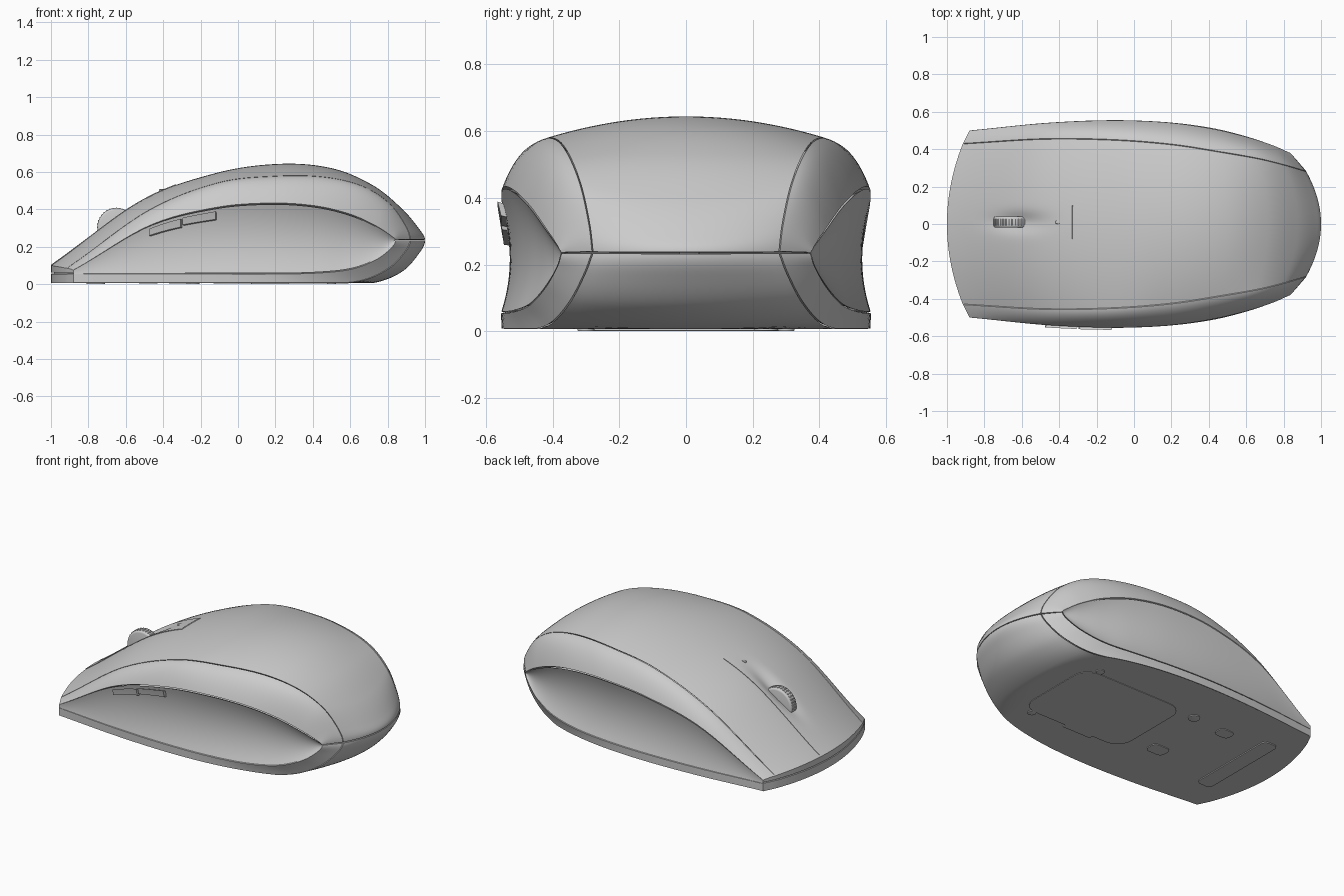
import bpy, bmesh, math
from mathutils import Vector, Matrix

cube = bpy.data.objects.get("Cube")
if cube:
    bpy.data.objects.remove(cube, do_unlink=True)

grey = bpy.data.materials.new("plain grey")
grey.use_nodes = True
grey.diffuse_color = (0.6, 0.6, 0.6, 1)
grey.node_tree.nodes["Principled BSDF"].inputs["Base Color"].default_value = (0.6, 0.6, 0.6, 1)

CENTRE = Vector((0, 0, 0.2))
FLOOR = 0.006


def finish(name, bm, angle=35):
    mesh = bpy.data.meshes.new(name)
    bm.to_mesh(mesh)
    bm.free()
    mesh.materials.append(grey)
    ob = bpy.data.objects.new(name, mesh)
    bpy.context.collection.objects.link(ob)
    bpy.ops.object.select_all(action="DESELECT")
    ob.select_set(True)
    bpy.context.view_layer.objects.active = ob
    bpy.ops.object.shade_smooth_by_angle(angle=math.radians(angle))
    return ob


def curve(values, t):
    # Smooth interpolation through evenly spaced values
    n = len(values) - 1
    i = min(int(t * n), n - 1)
    f = t * n - i
    b, c = values[i], values[i + 1]
    a = values[i - 1] if i else 2 * b - c
    d = values[i + 2] if i + 2 <= n else 2 * c - b
    return b + 0.5 * f * (c - a + f * (2*a - 5*b + 4*c - d + f * (3*(b - c) + d - a)))


def rail(start, end, ys, zs):
    # Lengthwise guide line, sampled more densely towards the rounded tail
    def at(t):
        x = start + (end - start) * (1 - (1 - t) ** 2)
        return Vector((x, curve(ys, t), max(curve(zs, t), FLOOR)))
    return at


crown = rail(-1, 1, [0] * 9, [.10, .44, .592, .643, .62, .53, .405, .295, .235])
seam = rail(-.915, .92, [.43, .455, .45, .425, .385, .35, .315, .29, .28],
            [.085, .39, .54, .577, .572, .525, .435, .32, .235])
brow = rail(-.88, .84, [.5, .54, .555, .545, .512, .468, .425, .39, .375],
            [.075, .31, .405, .43, .415, .37, .31, .26, .235])
sill = rail(-.88, .84, [.5, .54, .555, .545, .515, .47, .425, .39, .375],
            [.055, .055, .055, .055, .06, .08, .13, .19, .235])
foot = rail(-.88, .92, [.5, .54, .553, .535, .485, .41, .35, .305, .28],
            [0, 0, 0, 0, 0, .02, .085, .17, .235])
keel = rail(-1, 1, [0] * 9, [0, 0, 0, 0, 0, .005, .065, .165, .235])


def arch(mid, side, t, s):
    # Cross-section bowed evenly about the centre line
    a, b = mid(t), side(t)
    p = a.lerp(b, s * s)
    p.y = b.y * s
    return p


def top_at(t, s):
    p = arch(crown, seam, t, s)
    # Finger scoop around the wheel
    p.z -= 0.03 * math.exp(-((p.x + .62) / .13) ** 2 - ((p.y - .01) / .05) ** 2)
    return p


def bottom_at(t, s):
    return arch(keel, foot, t, s)


def bezier(a, c, b, s):
    return a * (1 - s) ** 2 + c * 2 * s * (1 - s) + b * s * s


def strip_at(t, s):
    a, b = seam(t), brow(t)
    slope = 2 * (a.z - crown(t).z) / a.y
    c = a.lerp(b, 0.6)
    c.z = a.z + slope * (c.y - a.y)
    return bezier(a, c, b, s)


def panel_at(t, s):
    a, b = brow(t), sill(t)
    c = (a + b) / 2 - Vector((0, 0.08 * math.sin(math.pi * t), 0))
    return bezier(a, c, b, s)


def skirt_at(t, s):
    return sill(t).lerp(foot(t), s)


def patch(name, f, us, vs, nu, nv, rim=0.97, scale=1):
    # Surface patch with its border turned inwards, leaving a fine seam
    bm = bmesh.new()
    rows = []
    for i in range(nu + 1):
        u = us[0] + (us[1] - us[0]) * i / nu
        row = [f(u, vs[0] + (vs[1] - vs[0]) * j / nv) for j in range(nv + 1)]
        rows.append([bm.verts.new(CENTRE + (p - CENTRE) * scale) for p in row])
    for r, q in zip(rows, rows[1:]):
        for j in range(nv):
            bm.faces.new((r[j], r[j + 1], q[j + 1], q[j]))
    border = [e for e in bm.edges if e.is_boundary]
    if rim:
        new = bmesh.ops.extrude_edge_only(bm, edges=border)["geom"]
        for v in new:
            if isinstance(v, bmesh.types.BMVert):
                v.co = CENTRE + (v.co - CENTRE) * rim
    bmesh.ops.recalc_face_normals(bm, faces=bm.faces)
    if sum(g.normal.dot(g.calc_center_median() - CENTRE) * g.calc_area() for g in bm.faces) < 0:
        bmesh.ops.reverse_faces(bm, faces=bm.faces)
    return finish(name, bm)


def flipped(f, sign):
    def g(t, s):
        p = f(t, s)
        p.y *= sign
        return p
    return g


# Shells, with a slightly smaller core closing the seams
END = 0.995
for name, rim, scale in (("", 0.965, 1), ("core_", 0, 0.977)):
    patch(name + "top_shell", top_at, (0, END), (-.994, .994), 90, 90, rim, scale)
    patch(name + "underside", bottom_at, (0, END), (-.994, .994), 60, 24, rim, scale)
    for label, sign in (("left", 1), ("right", -1)):
        for part, f, gap, nv in (("strip", strip_at, .015, 12), ("grip", panel_at, .01, 16),
                                 ("skirt", skirt_at, .03, 4)):
            patch(name + label + "_" + part, flipped(f, sign), (0, END), (gap, 1 - gap),
                  60, nv, rim, scale)


# Nose: upper lip and base plate wrapping round the front
def lip(q):
    s = abs(q)
    p = top_at(0, s / .8) if s < .8 else strip_at(0, (s - .8) / .2)
    p.y = math.copysign(p.y, q)
    return p


def upper_nose(q, w):
    p = lip(q)
    p.z += (0.061 - p.z) * w
    return p


def lower_nose(q, w):
    p = lip(q)
    p.z = 0.055 + (FLOOR - 0.055) * w
    return p


patch("upper_nose", upper_nose, (-1, 1), (0, 1), 50, 2)
patch("lower_nose", lower_nose, (-1, 1), (0, 1), 50, 2)
patch("core_nose", lower_nose, (-1, 1), (-.3, 1), 50, 2, 0, .985)


# Raised strip that carries the wheel
def plate_at(t, y):
    p = top_at(t, y / seam(t).y)
    p.z += 0.004
    return p


patch("wheel_plate", plate_at, (0, 0.184), (-.08, .1), 48, 36, 0.98)


# Two thumb buttons under the right brow
def button_at(t, s):
    p = panel_at(t, s)
    return Vector((p.x, -p.y - 0.016, p.z))


patch("front_thumb_button", button_at, (.125, .183), (.06, .2), 8, 4, 0.94)
patch("rear_thumb_button", button_at, (.187, .253), (.05, .17), 8, 4, 0.94)


def disc(name, centre, radius, depth, sides=32, axis="Z", stretch=1, bevel=0.002):
    bm = bmesh.new()
    bmesh.ops.create_cone(bm, cap_ends=True, segments=sides, radius1=radius,
                          radius2=radius, depth=depth)
    rims = [e for e in bm.edges if abs(e.verts[0].co.z - e.verts[1].co.z) < 1e-5]
    bmesh.ops.bevel(bm, geom=rims, offset=bevel, segments=3, affect="EDGES", profile=0.5)
    bmesh.ops.scale(bm, vec=(stretch, 1, 1), verts=bm.verts)
    if axis == "Y":
        bmesh.ops.rotate(bm, matrix=Matrix.Rotation(math.pi / 2, 3, "X"), verts=bm.verts)
    bmesh.ops.translate(bm, vec=centre, verts=bm.verts)
    return finish(name, bm)


def slab(name, x, y, length, width, thick=0.008, corner=0.015):
    # Rounded thin plate standing on the floor
    bm = bmesh.new()
    bmesh.ops.create_cube(bm, size=1)
    bmesh.ops.scale(bm, vec=(length, width, thick), verts=bm.verts)
    posts = [e for e in bm.edges if abs(e.verts[0].co.z - e.verts[1].co.z) > thick / 2]
    bmesh.ops.bevel(bm, geom=posts, offset=corner, segments=5, affect="EDGES", profile=0.5)
    bmesh.ops.translate(bm, vec=(x, y, thick / 2), verts=bm.verts)
    return finish(name, bm)


# Scroll wheel with a ribbed tread, and the small indicator behind it
disc("scroll_wheel", (-.65, .01, .305), .102, .06, 48, "Y", 1, .012)
for i in range(36):
    a = math.tau * i / 36
    disc("wheel_rib", (-.65 + .1 * math.cos(a), .01, .305 + .1 * math.sin(a)),
         .005, .036, 8, "Y", 1, .001)
disc("indicator", (-.405, .01, crown(.161).z + .001), .01, .012, 24, "Z", 1.7)

# Underside fittings
slab("battery_door", .23, 0, .72, .56, .003, .1)
slab("door_latch", .17, -.29, .2, .03, .005, .005)
slab("front_glide", -.76, 0, .1, .6, .006, .03)
slab("sensor_window", -.31, -.16, .12, .09, .004, .03)
slab("power_switch", -.48, .22, .1, .08, .004, .03)
disc("pairing_button", (-.24, .24, .004), .035, .007)
for side in (-1, 1):
    disc("rear_glide", (.5, .3 * side, .005), .025, .009)
